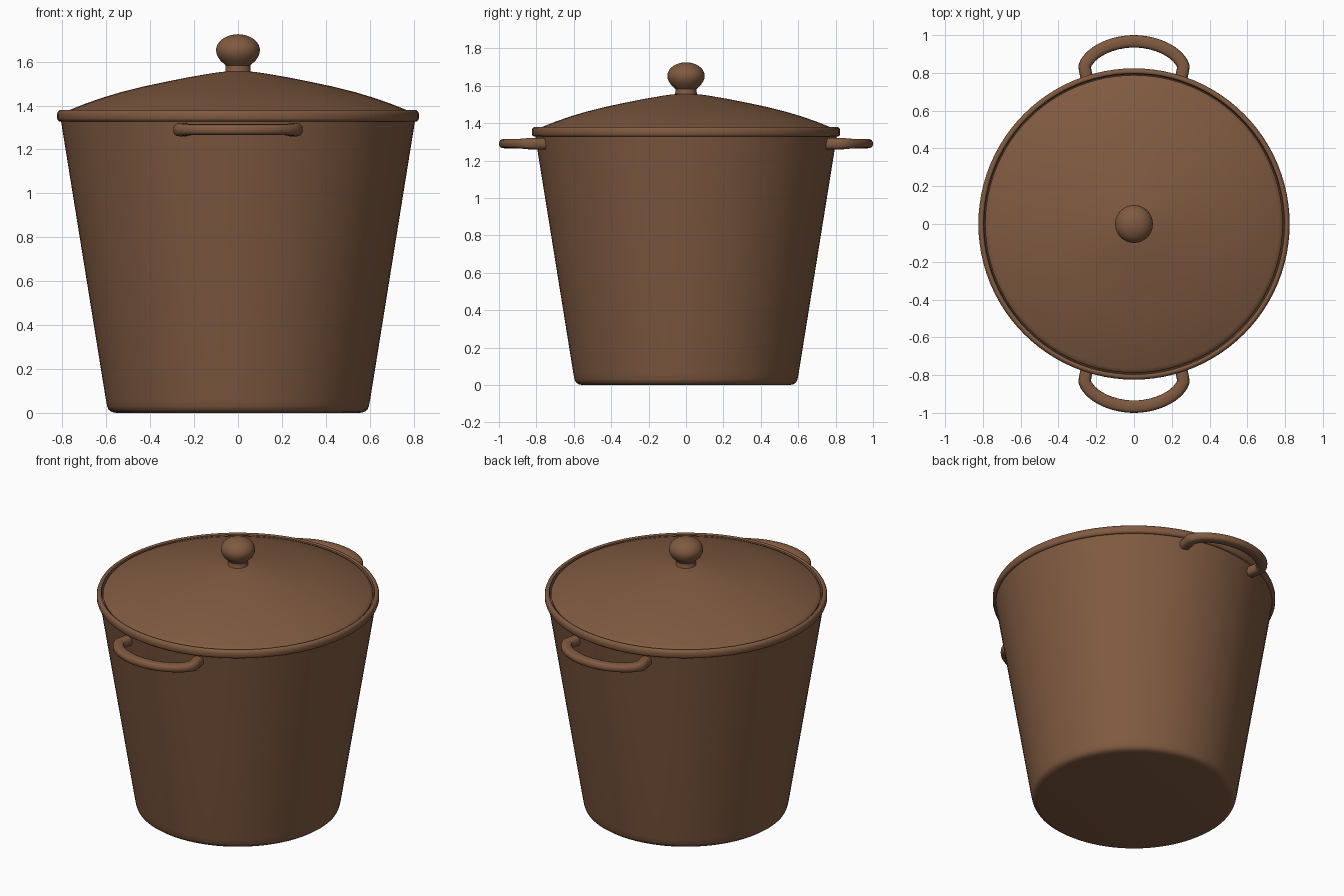
import bpy, bmesh, math
from mathutils import Vector
from mathutils.geometry import interpolate_bezier

if "Cube" in bpy.data.objects:
    bpy.data.objects.remove(bpy.data.objects["Cube"])

brown = bpy.data.materials.new("brown_enamel")
brown.diffuse_color = (0.215, 0.102, 0.052, 1)
brown.use_nodes = True
brown.node_tree.nodes["Principled BSDF"].inputs["Base Color"].default_value = brown.diffuse_color


def finish(name, bm, angle=40):
    bmesh.ops.remove_doubles(bm, verts=bm.verts, dist=1e-5)
    bmesh.ops.recalc_face_normals(bm, faces=bm.faces)
    me = bpy.data.meshes.new(name)
    bm.to_mesh(me)
    bm.free()
    me.materials.append(brown)
    ob = bpy.data.objects.new(name, me)
    bpy.context.collection.objects.link(ob)
    bpy.ops.object.select_all(action='DESELECT')
    ob.select_set(True)
    bpy.context.view_layer.objects.active = ob
    bpy.ops.object.shade_smooth_by_angle(angle=math.radians(angle))
    return ob


def lathe(name, profile, sides=96):
    """Spin an (r, z) profile around the z axis."""
    bm = bmesh.new()
    rings = [[bm.verts.new((r * math.cos(2 * math.pi * i / sides),
                            r * math.sin(2 * math.pi * i / sides), z))
              for i in range(sides)] if r > 0 else [bm.verts.new((0, 0, z))] * sides
             for r, z in profile]
    for a, b in zip(rings, rings[1:]):
        for i in range(sides):
            j = (i + 1) % sides
            quad = list(dict.fromkeys((a[i], a[j], b[j], b[i])))
            bm.faces.new(quad)
    return finish(name, bm)


# Tapered pot with rounded bottom edge and a shallow inner ledge under the lid
lathe("pot_body", [(0, 0), (0.555, 0), (0.575, 0.004), (0.589, 0.014), (0.596, 0.03),
                   (0.602, 0.06), (0.808, 1.34), (0.76, 1.345), (0, 1.345)])

# Rounded rim band
lathe("pot_rim", [(0.79, 1.33), (0.812, 1.327), (0.820, 1.332), (0.824, 1.342),
                  (0.824, 1.362), (0.820, 1.373), (0.812, 1.379), (0.803, 1.379),
                  (0.797, 1.374), (0.795, 1.36), (0.79, 1.33)])

# Domed lid
lathe("lid", [(0.74, 1.35), (0.785, 1.352), (0.788, 1.366), (0.782, 1.374), (0.765, 1.381),
              (0.70, 1.407), (0.62, 1.435), (0.53, 1.462), (0.43, 1.487),
              (0.33, 1.508), (0.22, 1.530), (0.12, 1.547), (0.07, 1.554), (0, 1.556)])

# Lid knob: neck plus flattened ball
ball = [(0.1 * math.cos(math.radians(a)), 1.652 + 0.073 * math.sin(math.radians(a)))
        for a in range(0, 90, 10)]
lathe("lid_knob", [(0, 1.545), (0.064, 1.545), (0.058, 1.556), (0.056, 1.582),
                   (0.064, 1.590), (0.080, 1.605), (0.092, 1.622), (0.098, 1.638)]
      + ball + [(0, 1.725)], 48)


# Side handles: rounded-rectangular section swept along a bowed path
def handle(name, side):
    a = [Vector(p) for p in ((0.243, 0.72), (0.262, 0.835), (0.0, 0.967))]
    path = interpolate_bezier(a[0], Vector((0.245, 0.76)), Vector((0.258, 0.80)), a[1], 6)
    path += interpolate_bezier(a[1], Vector((0.235, 0.91)), Vector((0.12, 0.967)), a[2], 14)[1:]
    path += [Vector((-p.x, p.y)) for p in reversed(path[:-1])]
    bm = bmesh.new()
    n, rings = 16, []
    for k, p in enumerate(path):
        t = (path[min(k + 1, len(path) - 1)] - path[max(k - 1, 0)]).normalized()
        normal = Vector((-t.y, t.x))
        half_h = 0.025 + 0.006 * max(0, min(1, (0.90 - p.y) / 0.07))
        ring = []
        for i in range(n):
            c, s = math.cos(2 * math.pi * i / n), math.sin(2 * math.pi * i / n)
            u = math.copysign(abs(c) ** 0.75, c) * 0.033
            v = math.copysign(abs(s) ** 0.75, s) * half_h
            q = p + normal * u
            ring.append(bm.verts.new((q.x, q.y * side, 1.29 + v)))
        rings.append(ring)
    for r0, r1 in zip(rings, rings[1:]):
        for i in range(n):
            j = (i + 1) % n
            bm.faces.new((r0[i], r0[j], r1[j], r1[i]))
    bm.faces.new(rings[0])
    bm.faces.new(rings[-1])
    finish(name, bm, 50)


handle("front_handle", -1)
handle("back_handle", 1)
